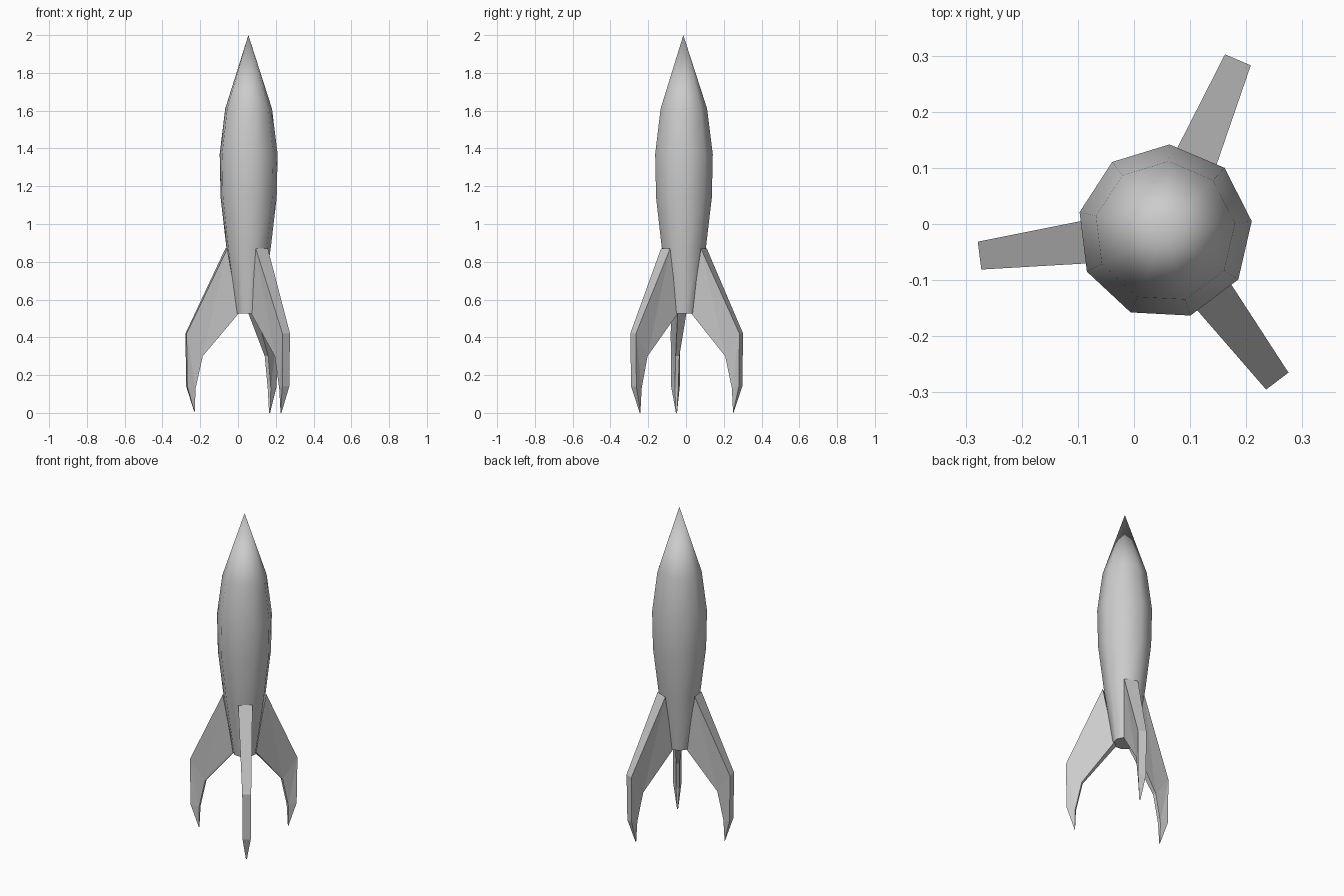
import bpy, bmesh
from math import radians, sin, cos
from mathutils import Matrix

if "Cube" in bpy.data.objects:
    bpy.data.objects.remove(bpy.data.objects["Cube"])

CX, CY = 0.055, -0.014  # rocket axis


def make_object(name, bm):
    bmesh.ops.recalc_face_normals(bm, faces=bm.faces)
    mesh = bpy.data.meshes.new(name)
    bm.to_mesh(mesh)
    bm.free()
    obj = bpy.data.objects.new(name, mesh)
    bpy.context.collection.objects.link(obj)
    return obj


def make_body():
    # nine-sided hull: (radius, z) rings closed by a pointed nose
    profile = [(0.067, 0.525), (0.119, 0.87), (0.151, 1.14), (0.156, 1.37), (0.126, 1.61)]
    sides = 9
    bm = bmesh.new()
    rings = []
    for r, z in profile:
        angles = [radians(87 + 360 * i / sides) for i in range(sides)]
        rings.append([bm.verts.new((CX + r * cos(a), CY + r * sin(a), z)) for a in angles])
    nose = bm.verts.new((CX, CY, 2.0))
    for i in range(sides):
        j = (i + 1) % sides
        for low, high in zip(rings, rings[1:]):
            bm.faces.new((low[i], low[j], high[j], high[i]))
        bm.faces.new((rings[-1][i], rings[-1][j], nose))
    bm.faces.new(rings[0])
    return make_object("hull", bm)


def make_fin(name, angle):
    # (radius, z, half width) along the outer and inner edge, meeting at the foot
    outer = [(0.118, 0.87, 0.040), (0.333, 0.42, 0.025), (0.329, 0.14, 0.023)]
    inner = [(0.056, 0.525, 0.023), (0.245, 0.30, 0.010), (0.283, 0.13, 0.009)]
    foot = (0.287, 0.0, 0.003)
    bm = bmesh.new()

    def pair(p):
        r, z, w = p
        return [bm.verts.new((r, s * w, z)) for s in (-1, 1)]

    out, inn, tip = [pair(p) for p in outer], [pair(p) for p in inner], pair(foot)
    for s in (0, 1):  # side panels
        for k in range(2):
            bm.faces.new((out[k][s], out[k + 1][s], inn[k + 1][s]))
            bm.faces.new((out[k][s], inn[k + 1][s], inn[k][s]))
        bm.faces.new((out[2][s], tip[s], inn[2][s]))
    loop = out + [tip] + inn[::-1]
    for a, b in zip(loop, loop[1:] + loop[:1]):  # rim around the fin
        bm.faces.new((a[0], a[1], b[1], b[0]))
    bm.transform(Matrix.Translation((CX, CY, 0)) @ Matrix.Rotation(radians(angle), 4, 'Z'))
    return make_object(name, bm)


# three landing fins
for label, angle in (("back", 67), ("left", 187.3), ("front", 307)):
    make_fin(label + "_fin", angle)

# smooth hull with a sharp tail edge
hull = make_body()
bpy.context.view_layer.objects.active = hull
hull.select_set(True)
bpy.ops.object.shade_smooth_by_angle(angle=radians(55))
